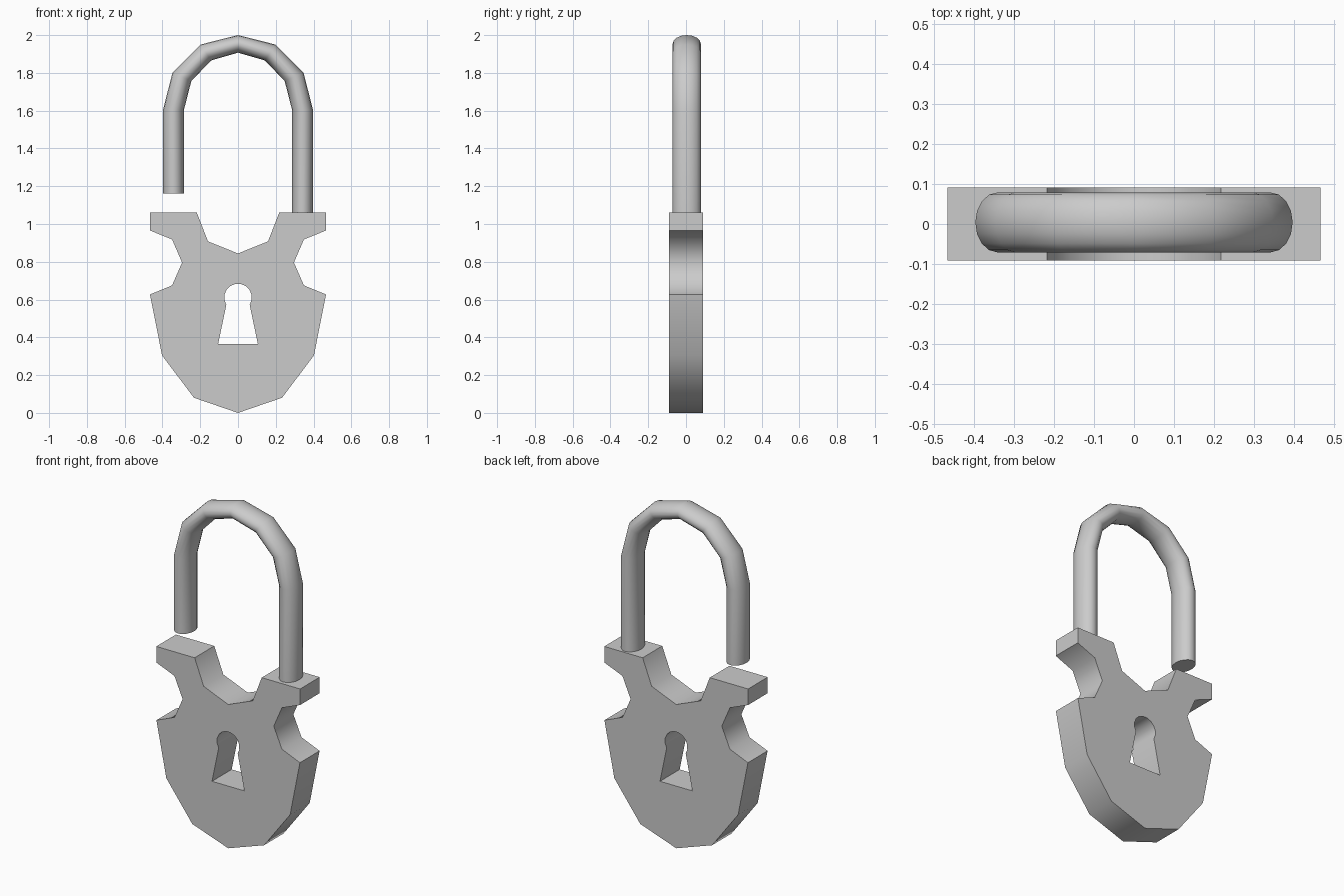
import bpy, bmesh, math
from mathutils import Vector

if "Cube" in bpy.data.objects:
    bpy.data.objects.remove(bpy.data.objects["Cube"])


def finish(bm, name, angle):
    bmesh.ops.recalc_face_normals(bm, faces=bm.faces[:])
    mesh = bpy.data.meshes.new(name)
    bm.to_mesh(mesh)
    bm.free()
    obj = bpy.data.objects.new(name, mesh)
    bpy.context.collection.objects.link(obj)
    bpy.ops.object.select_all(action='DESELECT')
    obj.select_set(True)
    bpy.context.view_layer.objects.active = obj
    bpy.ops.object.shade_smooth_by_angle(angle=math.radians(angle))
    return obj


# Lock body: mirrored half outline with a keyhole, extruded through its depth
DEPTH = 0.091
half = [(0.233, 0.08), (0.402, 0.304), (0.466, 0.627), (0.349, 0.675),
        (0.296, 0.796), (0.349, 0.918), (0.467, 0.966), (0.467, 1.06),
        (0.218, 1.06), (0.159, 0.908)]
outline = [(0, 0)] + half + [(0, 0.844)] + [(-x, z) for x, z in reversed(half)]

keyhole = [(-0.105, 0.365), (0.105, 0.365)]
for i in range(12):
    a = math.radians(-32 + 244 * i / 11)
    keyhole.append((0.073 * math.cos(a), 0.611 + 0.073 * math.sin(a)))

bm = bmesh.new()
for loop in (outline, keyhole):
    vs = [bm.verts.new((x, -DEPTH, z)) for x, z in loop]
    for a, b in zip(vs, vs[1:] + vs[:1]):
        bm.edges.new((a, b))
bmesh.ops.triangle_fill(bm, edges=bm.edges[:], use_beauty=True,
                        use_dissolve=False, normal=(0, -1, 0))
front = bm.faces[:]
res = bmesh.ops.extrude_face_region(bm, geom=front, use_keep_orig=True)
moved = [g for g in res['geom'] if isinstance(g, bmesh.types.BMVert)]
bmesh.ops.translate(bm, verts=moved, vec=(0, 2 * DEPTH, 0))
finish(bm, "lock_body", 50)

# Shackle: elliptical rings spanning outer and inner points of the bow
arc = [((0.397, 1.605), (0.286, 1.605)), ((0.347, 1.80), (0.247, 1.757)),
       ((0.198, 1.95), (0.142, 1.866)), ((0, 2.0), (0, 1.907))]
mirror = [((-o[0], o[1]), (-i[0], i[1])) for o, i in reversed(arc[:-1])]
rings = ([((0.397, 1.05), (0.286, 1.05))] + arc + mirror
         + [((-0.397, 1.162), (-0.286, 1.162))])
SIDES = 16
bm = bmesh.new()
loops = []
for o, i in rings:
    o, i = Vector((o[0], 0.004, o[1])), Vector((i[0], 0.004, i[1]))
    mid, rad = (o + i) / 2, (o - i) / 2
    angles = [math.tau * k / SIDES for k in range(SIDES)]
    loops.append([bm.verts.new(mid + rad * math.cos(a)
                               + Vector((0, 0.075 * math.sin(a), 0)))
                  for a in angles])
for r0, r1 in zip(loops, loops[1:]):
    for k in range(SIDES):
        n = (k + 1) % SIDES
        bm.faces.new((r0[k], r0[n], r1[n], r1[k]))
bm.faces.new(loops[0])
bm.faces.new(loops[-1])
finish(bm, "shackle", 50)
